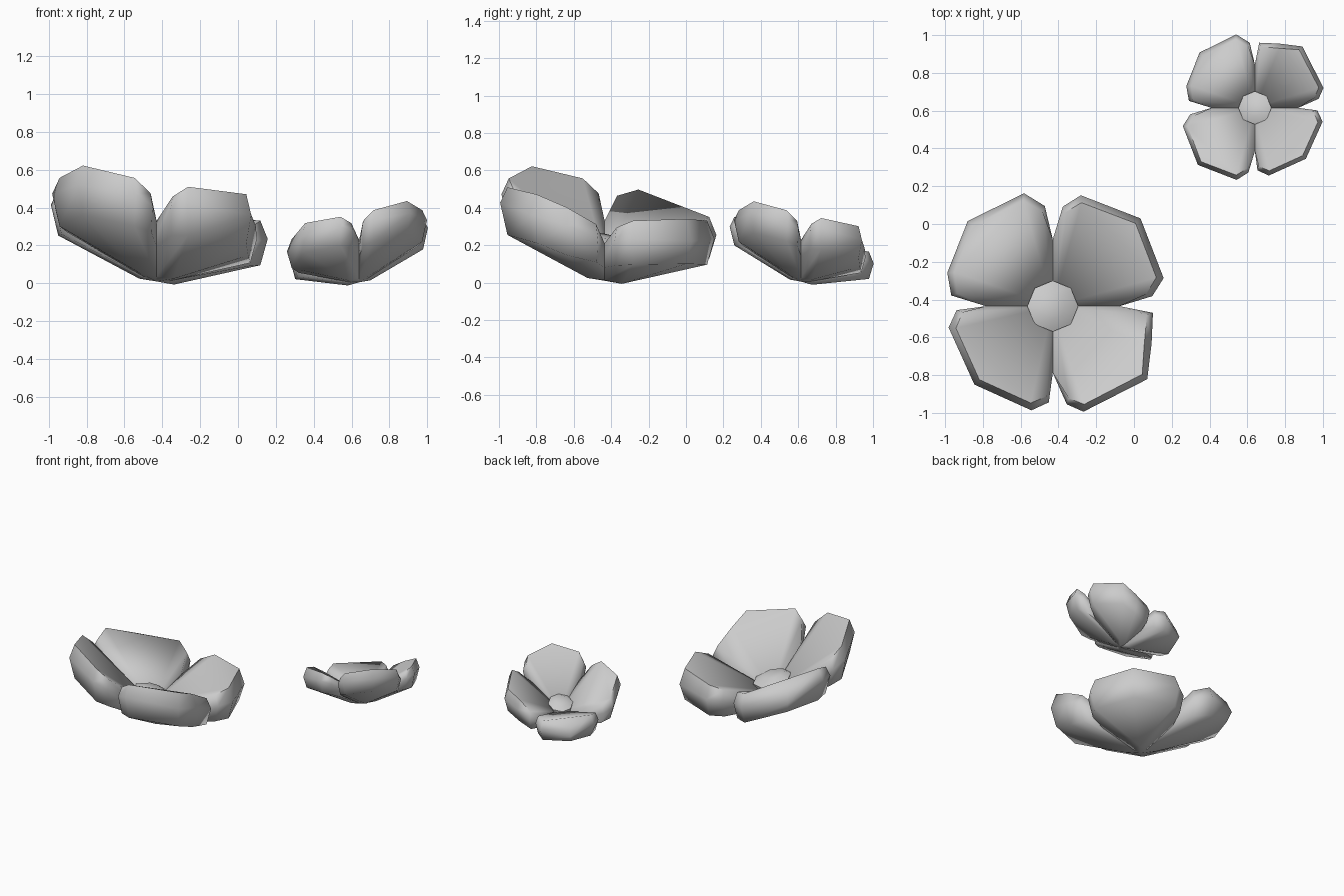
import bpy, bmesh, math

if "Cube" in bpy.data.objects:
    bpy.data.objects.remove(bpy.data.objects["Cube"])

# Half outline of a petal: radial, sideways, height for notch, side, shoulder, tip
TOP = [(.25, .25, .27), (.36, .315, .39), (.425, .30, .45), (.55, 0, .49)]
MID = [(.25, .25, .21), (.375, .345, .32), (.45, .33, .36), (.587, 0, .38)]
LOW = [(.245, .245, .14), (.355, .315, .185), (.425, .30, .195), (.55, 0, .23)]

# Petal shapes: outward, sideways shift of left side, left shoulder, tip, right shoulder, right side
SHAPES = {
    "even": [(0, 0), (.02, -.02), (0, 0), (.02, -.02), (0, 0)],
    "skewed": [(.025, .005), (.06, -.10), (.04, .08), (.06, -.05), (.045, -.03)],
    "wide": [(.035, -.01), (.07, -.02), (.07, 0), (.07, -.02), (.035, -.01)],
    "folded": [(.045, -.005), (.07, -.06), (.05, 0), (.08, -.015), (.03, 0)],
}


def finish(bm, name, angle):
    bmesh.ops.recalc_face_normals(bm, faces=bm.faces)
    me = bpy.data.meshes.new(name)
    bm.to_mesh(me)
    bm.free()
    ob = bpy.data.objects.new(name, me)
    bpy.context.collection.objects.link(ob)
    bpy.ops.object.select_all(action='DESELECT')
    ob.select_set(True)
    bpy.context.view_layer.objects.active = ob
    bpy.ops.object.shade_smooth_by_angle(angle=math.radians(angle))


def flower(name, centre, size, slope, shapes):
    # Scale, lean and place a point of the upright flower
    def place(x, y, h):
        z = h + slope[0] * x + slope[1] * y
        return (centre[0] + size * x, centre[1] + size * y, size * z)

    # Four thick wedge petals
    for k, shape in enumerate(shapes):
        a = math.radians(45 + 90 * k)
        bm = bmesh.new()

        def vert(u, v, h):
            return bm.verts.new(place(u * math.cos(a) - v * math.sin(a),
                                      u * math.sin(a) + v * math.cos(a), h))

        rings = []
        for n, half in enumerate((TOP, MID, LOW)):
            full = half + [(u, -v, h) for u, v, h in half[2::-1]]
            full = [list(p) for p in full]
            for i, (du, dv) in enumerate(SHAPES[shape], 1):
                full[i][0] += du
                full[i][1] += dv if i < 4 else -dv
            if shape == "folded" and n < 2:
                full[3][2] -= .10 - .03 * n
                full[2][2] -= .01
                full[4][2] -= .03
            if shape == "wide" and n == 2:
                for i in (2, 3, 4):
                    full[i][2] += .02
            rings.append([vert(*p) for p in full])
        inner = vert(0, 0, .12)
        base = [vert(.05, .05, .025), vert(.13, 0, .025), vert(.05, -.05, .025)]
        under = vert(0, 0, .01)
        top, mid, low = rings
        for i in range(6):
            bm.faces.new((top[i], top[i + 1], mid[i + 1], mid[i]))
            bm.faces.new((mid[i], mid[i + 1], low[i + 1], low[i]))
        # bowl surface
        for i, j in ((0, 1), (1, 2), (2, 4), (4, 5), (5, 6)):
            bm.faces.new((inner, top[i], top[j]))
        bm.faces.new((top[2], top[3], top[4]))
        # underside fan
        for i in range(6):
            b = base[0] if i < 2 else base[1] if i < 4 else base[2]
            bm.faces.new((b, low[i], low[i + 1]))
        bm.faces.new((base[0], base[1], low[2]))
        bm.faces.new((base[1], base[2], low[4]))
        bm.faces.new((base[0], base[1], under))
        bm.faces.new((base[1], base[2], under))
        # flanks towards the neighbouring petals
        for i, b in ((0, base[0]), (6, base[2])):
            bm.faces.new((inner, top[i], mid[i]))
            bm.faces.new((inner, mid[i], low[i]))
            bm.faces.new((inner, low[i], b))
            bm.faces.new((inner, b, under))
        finish(bm, f"{name}_petal_{k + 1}", 75)

    # Low octagonal centre button
    bm = bmesh.new()
    loops = [[bm.verts.new(place(r * math.cos(i * math.pi / 4), r * math.sin(i * math.pi / 4), h))
              for i in range(8)] for r, h in ((.11, .12), (.135, .215), (.07, .25))]
    for lo, hi in zip(loops, loops[1:]):
        for i in range(8):
            j = (i + 1) % 8
            bm.faces.new((lo[i], lo[j], hi[j], hi[i]))
    bm.faces.new(loops[0])
    bm.faces.new(loops[-1])
    finish(bm, f"{name}_centre", 40)


# Petals listed counter-clockwise from the back right
flower("large_flower", (-.43, -.435), 1, (-.17, -.17), ("wide", "folded", "even", "skewed"))
flower("small_flower", (.64, .615), .65, (.23, -.23), ("skewed", "folded", "wide", "even"))
